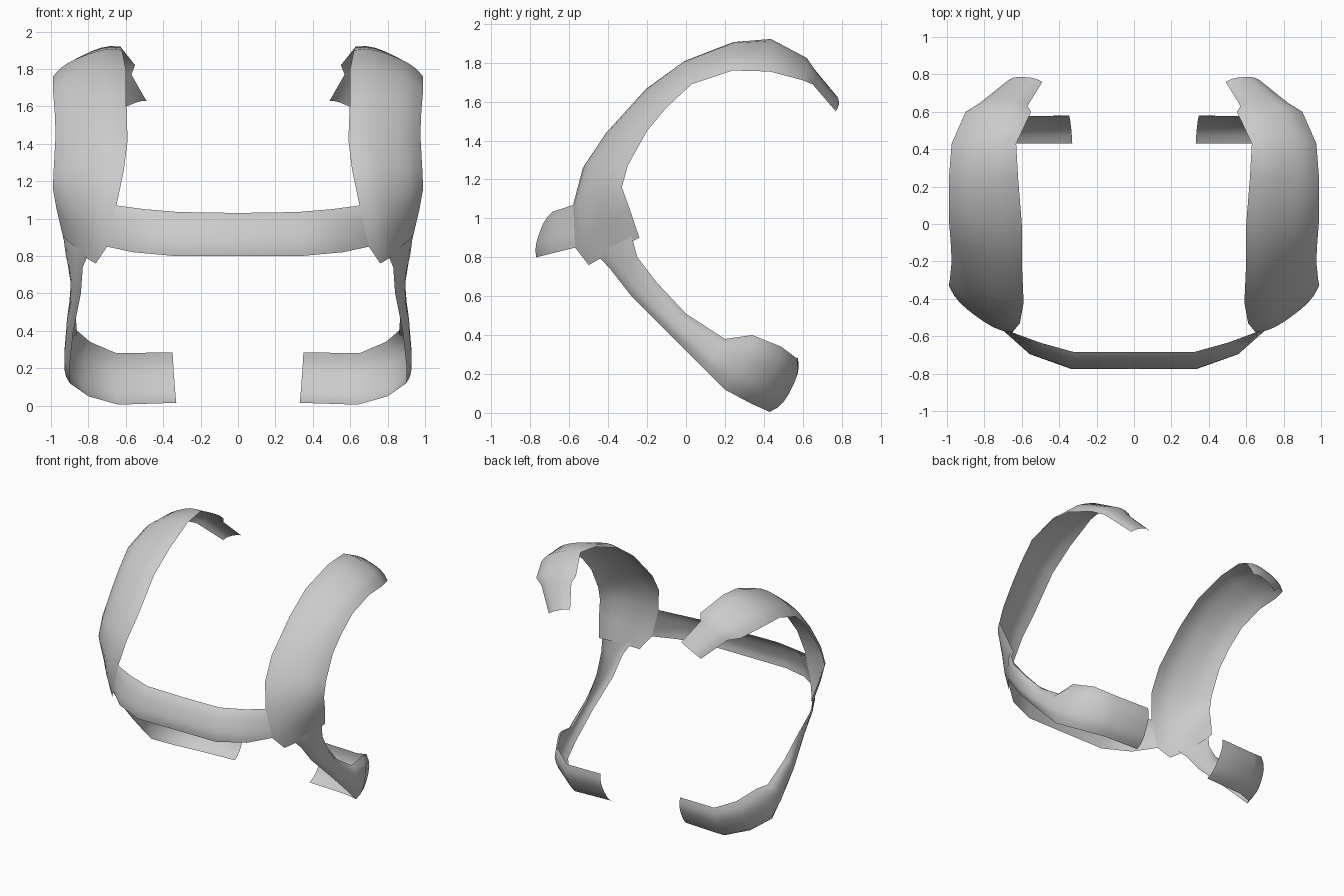
import bpy
from mathutils import Vector

CENTRE = Vector((0, 0.1, 1.0))
COLS = 8


def band(name, rows):
    """Thin sheet lofted between two edges, bulged outwards, mirrored in x.
    Each row: edge point A, edge point B, bulge height."""
    mids = [(Vector(a) + Vector(b)) / 2 for a, b, _ in rows]
    verts, faces = [], []
    for i, (a, b, bulge) in enumerate(rows):
        a, b = Vector(a), Vector(b)
        tangent = mids[min(i + 1, len(rows) - 1)] - mids[max(i - 1, 0)]
        out = (b - a).cross(tangent).normalized()
        if out.dot(mids[i] - CENTRE) < 0:
            out = -out
        for j in range(COLS + 1):
            t = j / COLS
            verts.append(a.lerp(b, t) + out * bulge * (1 - abs(2 * t - 1) ** 3))
    n = COLS + 1
    for i in range(len(rows) - 1):
        for j in range(COLS):
            k = i * n + j
            faces.append((k, k + 1, k + n + 1, k + n))
    mesh = bpy.data.meshes.new(name)
    mesh.from_pydata(verts, [], faces)
    obj = bpy.data.objects.new(name, mesh)
    bpy.context.collection.objects.link(obj)
    mesh.polygons.foreach_set("use_smooth", [True] * len(mesh.polygons))
    mirror = obj.modifiers.new("mirror", "MIRROR")
    mirror.use_clip = True
    return obj


# Wide shoulder bands, ending in a narrow tongue at the back
band("shoulder_band", [
    ((0.76, -0.50, 0.76), (0.935, -0.24, 0.90), 0.015),
    ((0.70, -0.57, 0.85), (0.97, -0.29, 1.05), 0.03),
    ((0.65, -0.58, 1.07), (0.99, -0.33, 1.16), 0.045),
    ((0.61, -0.53, 1.26), (0.985, -0.30, 1.27), 0.045),
    ((0.59, -0.42, 1.42), (0.975, -0.20, 1.45), 0.045),
    ((0.60, -0.20, 1.66), (0.98, -0.10, 1.57), 0.045),
    ((0.60, 0.00, 1.80), (0.99, 0.03, 1.69), 0.045),
    ((0.62, 0.25, 1.90), (0.99, 0.24, 1.76), 0.045),
    ((0.63, 0.43, 1.92), (0.975, 0.43, 1.755), 0.045),
    ((0.55, 0.60, 1.82), (0.90, 0.60, 1.71), 0.045),
    ((0.57, 0.63, 1.77), (0.82, 0.65, 1.69), 0.035),
    ((0.49, 0.76, 1.63), (0.67, 0.77, 1.55), 0.025),
])

# Front cross belt
band("front_belt", [
    ((0, -0.685, 1.03), (0, -0.77, 0.80), 0.027),
    ((0.32, -0.685, 1.035), (0.34, -0.77, 0.80), 0.027),
    ((0.50, -0.635, 1.05), (0.56, -0.69, 0.82), 0.025),
    ((0.65, -0.58, 1.07), (0.70, -0.57, 0.85), 0.0),
])

# Side straps running down to the curved rear pads
band("side_strap_and_pad", [
    ((0.80, -0.455, 0.81), (0.935, -0.28, 0.91), 0.012),
    ((0.83, -0.39, 0.74), (0.92, -0.25, 0.80), 0.015),
    ((0.84, -0.28, 0.60), (0.89, -0.15, 0.67), 0.02),
    ((0.88, -0.08, 0.40), (0.87, 0.00, 0.51), 0.04),
    ((0.90, 0.10, 0.22), (0.86, 0.20, 0.38), 0.045),
    ((0.90, 0.20, 0.12), (0.86, 0.34, 0.40), 0.045),
    ((0.80, 0.33, 0.05), (0.79, 0.49, 0.34), 0.05),
    ((0.64, 0.43, 0.005), (0.65, 0.57, 0.28), 0.047),
    ((0.33, 0.43, 0.015), (0.35, 0.575, 0.285), 0.045),
])
